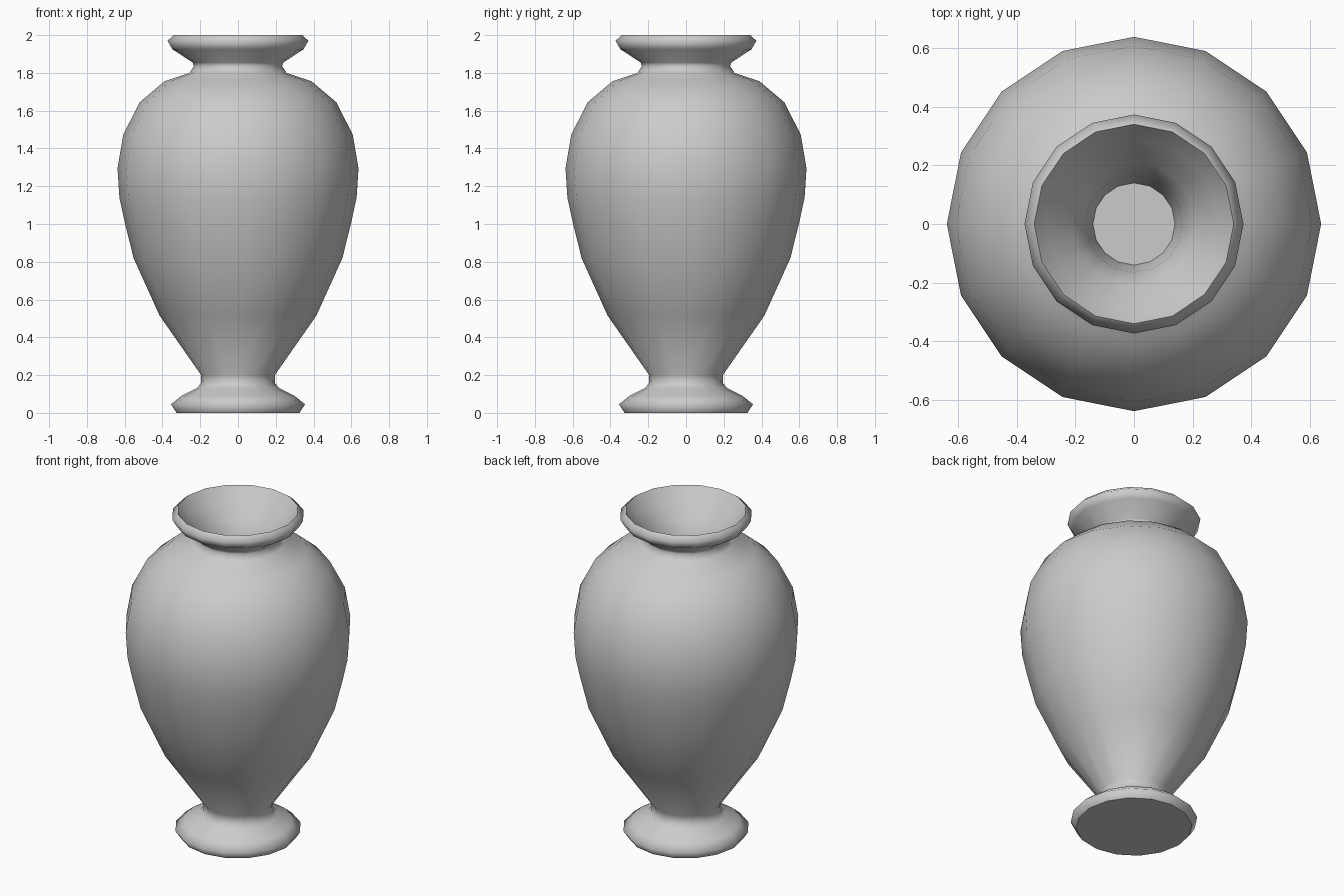
import bpy, bmesh
from math import cos, sin, tau

if "Cube" in bpy.data.objects:
    bpy.data.objects.remove(bpy.data.objects["Cube"])

SIDES = 16

# Radius / height profile: foot, body, neck, lip, then down the inside of the mouth
PROFILE = [
    (0.325, 0.0), (0.355, 0.045), (0.30, 0.09), (0.22, 0.13), (0.197, 0.155),
    (0.195, 0.20), (0.415, 0.515), (0.553, 0.82), (0.60, 1.01), (0.628, 1.14),
    (0.638, 1.295), (0.607, 1.475), (0.52, 1.645), (0.39, 1.755),
    (0.257, 1.80), (0.234, 1.835), (0.24, 1.855), (0.347, 1.925),
    (0.373, 1.97), (0.34, 2.0),
    (0.29, 1.93), (0.21, 1.84), (0.165, 1.75), (0.14, 1.6),
]
LIP = 19  # index of the lip's crisp inner edge


def lathe(name, profile, sides, sharp_rings):
    bm = bmesh.new()
    rings = [[bm.verts.new((r * cos(tau * i / sides), r * sin(tau * i / sides), z))
              for i in range(sides)] for r, z in profile]
    for a, b in zip(rings, rings[1:]):
        for i in range(sides):
            j = (i + 1) % sides
            bm.faces.new((a[i], a[j], b[j], b[i]))
    # flat underside and inner floor
    bm.faces.new(rings[0][::-1])
    bm.faces.new(rings[-1])
    for f in bm.faces:
        f.smooth = True
    # crisp edges around the caps and lip
    for k in sharp_rings:
        for i in range(sides):
            bm.edges.get((rings[k][i], rings[k][(i + 1) % sides])).smooth = False
    mesh = bpy.data.meshes.new(name)
    bm.to_mesh(mesh)
    bm.free()
    obj = bpy.data.objects.new(name, mesh)
    bpy.context.collection.objects.link(obj)
    return obj


lathe("vase", PROFILE, SIDES, (0, LIP, len(PROFILE) - 1))
